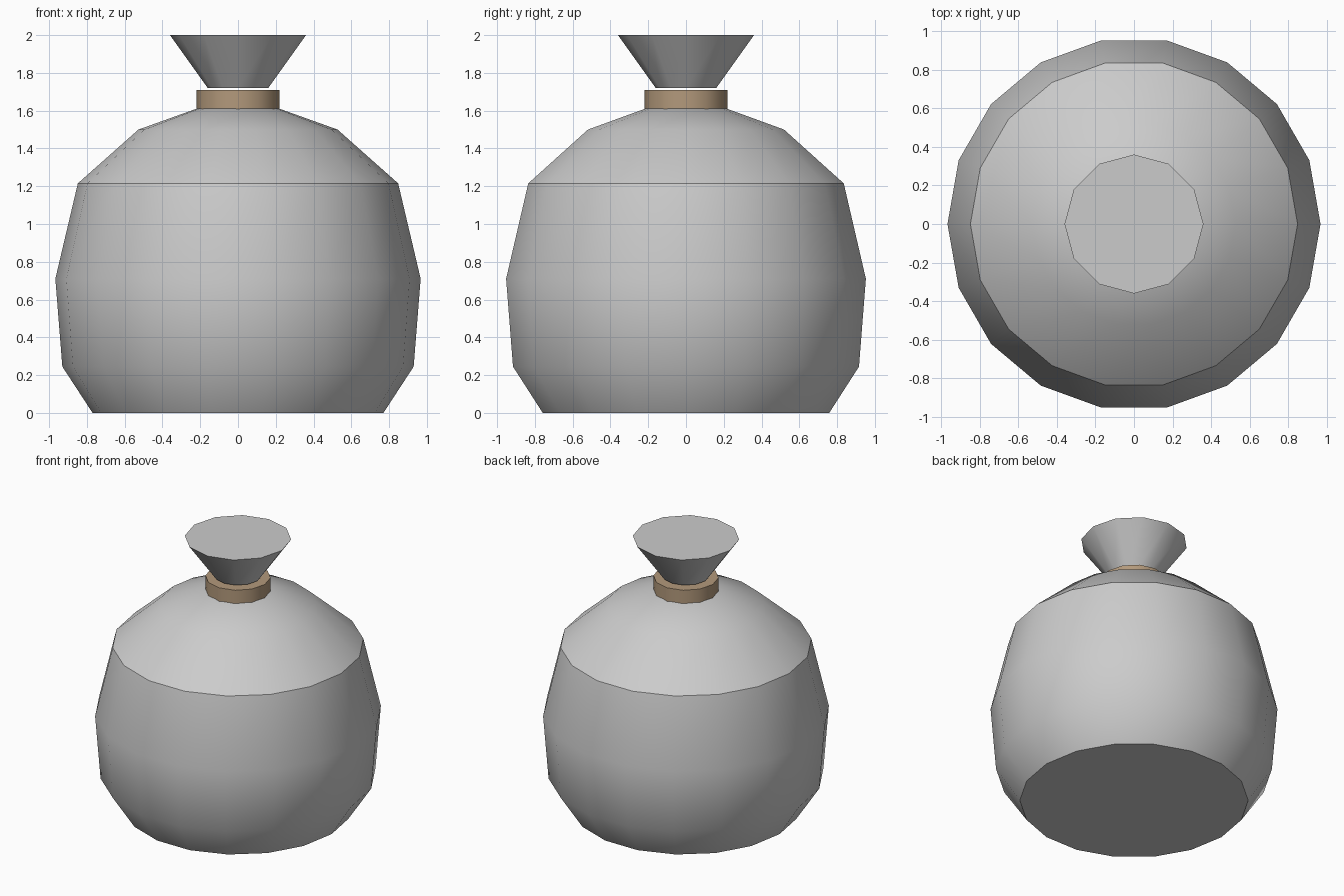
import bpy
import bmesh
from math import cos, sin, pi, radians

cube = bpy.data.objects.get("Cube")
if cube:
    bpy.data.objects.remove(cube, do_unlink=True)


def material(name, color):
    mat = bpy.data.materials.new(name)
    mat.use_nodes = True
    mat.diffuse_color = color
    mat.node_tree.nodes["Principled BSDF"].inputs["Base Color"].default_value = color
    return mat


def lathe(name, profile, sides, mat):
    """Turn a (radius, height) profile around z and cap both ends."""
    bm = bmesh.new()
    rings = []
    for r, z in profile:
        angles = [2 * pi * i / sides for i in range(sides)]
        rings.append([bm.verts.new((r * cos(a), r * sin(a), z)) for a in angles])
    for low, high in zip(rings, rings[1:]):
        for i in range(sides):
            j = (i + 1) % sides
            bm.faces.new((low[i], low[j], high[j], high[i]))
    bm.faces.new(rings[0][::-1])
    bm.faces.new(rings[-1])
    mesh = bpy.data.meshes.new(name)
    bm.to_mesh(mesh)
    bm.free()
    mesh.materials.append(mat)
    obj = bpy.data.objects.new(name, mesh)
    bpy.context.collection.objects.link(obj)
    bpy.ops.object.select_all(action="DESELECT")
    obj.select_set(True)
    bpy.context.view_layer.objects.active = obj
    bpy.ops.object.shade_smooth_by_angle(angle=radians(31))
    return obj


cloth = material("grey cloth", (0.6, 0.6, 0.6, 1))
cord = material("tan cord", (0.45, 0.32, 0.2, 1))

# Bulging sack
lathe("sack_body", [(0.77, 0), (0.93, 0.245), (0.967, 0.71), (0.848, 1.215),
                    (0.527, 1.5), (0.215, 1.612)], 18, cloth)

# Tie around the neck
lathe("neck_tie", [(0.22, 1.61), (0.22, 1.71)], 12, cord)

# Flared, gathered top
lathe("flared_top", [(0.16, 1.72), (0.36, 2)], 12, cloth)
